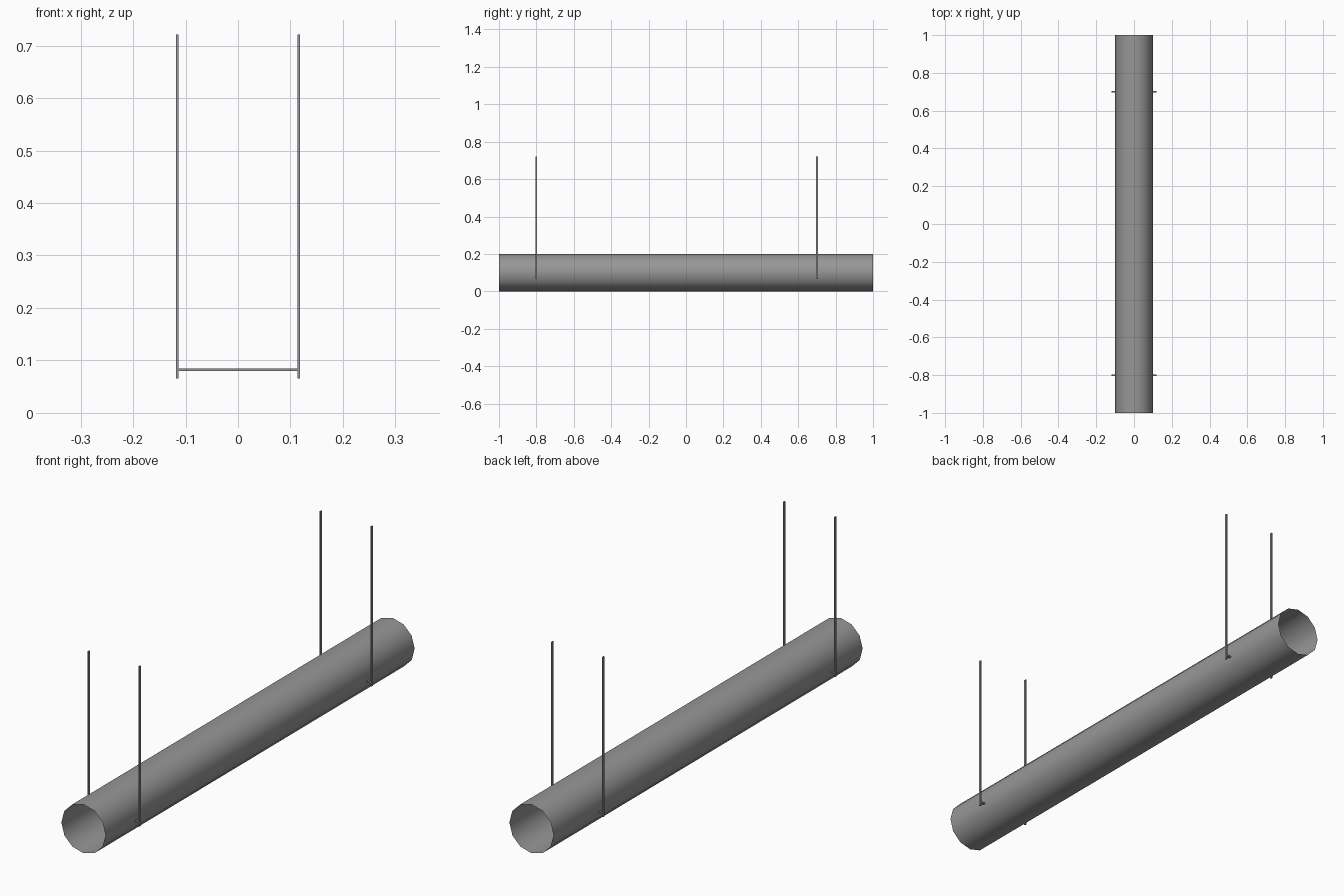
import bpy, math

if "Cube" in bpy.data.objects:
    bpy.data.objects.remove(bpy.data.objects["Cube"])

metal = bpy.data.materials.new("dark_metal")
metal.diffuse_color = (0.31, 0.31, 0.31, 1)
metal.use_nodes = True
metal.node_tree.nodes["Principled BSDF"].inputs["Base Color"].default_value = metal.diffuse_color

def bar(name, location, size):
    # flat rectangular bar
    bpy.ops.mesh.primitive_cube_add(size=1, location=location)
    o = bpy.context.object
    o.name = name
    o.scale = size
    bpy.ops.object.transform_apply(location=False, rotation=False, scale=True)
    o.data.materials.append(metal)

# open-ended duct
bpy.ops.mesh.primitive_cylinder_add(vertices=12, radius=0.1, depth=2, end_fill_type='NOTHING',
                                    location=(0, 0, 0.1), rotation=(math.pi / 2, 0, 0))
duct = bpy.context.object
duct.name = "duct"
duct.data.materials.append(metal)
bpy.ops.object.shade_smooth_by_angle(angle=math.radians(50))

# two trapeze hangers: a pair of vertical strips and a cross bar
bottom, top = 0.066, 0.721
for label, y in (("front", -0.8), ("back", 0.7)):
    for side, x in (("left", -0.1155), ("right", 0.1155)):
        bar(f"{label}_{side}_hanger", (x, y, (bottom + top) / 2), (0.005, 0.009, top - bottom))
    bar(f"{label}_cross_bar", (0, y, 0.082), (0.23, 0.009, 0.005))
